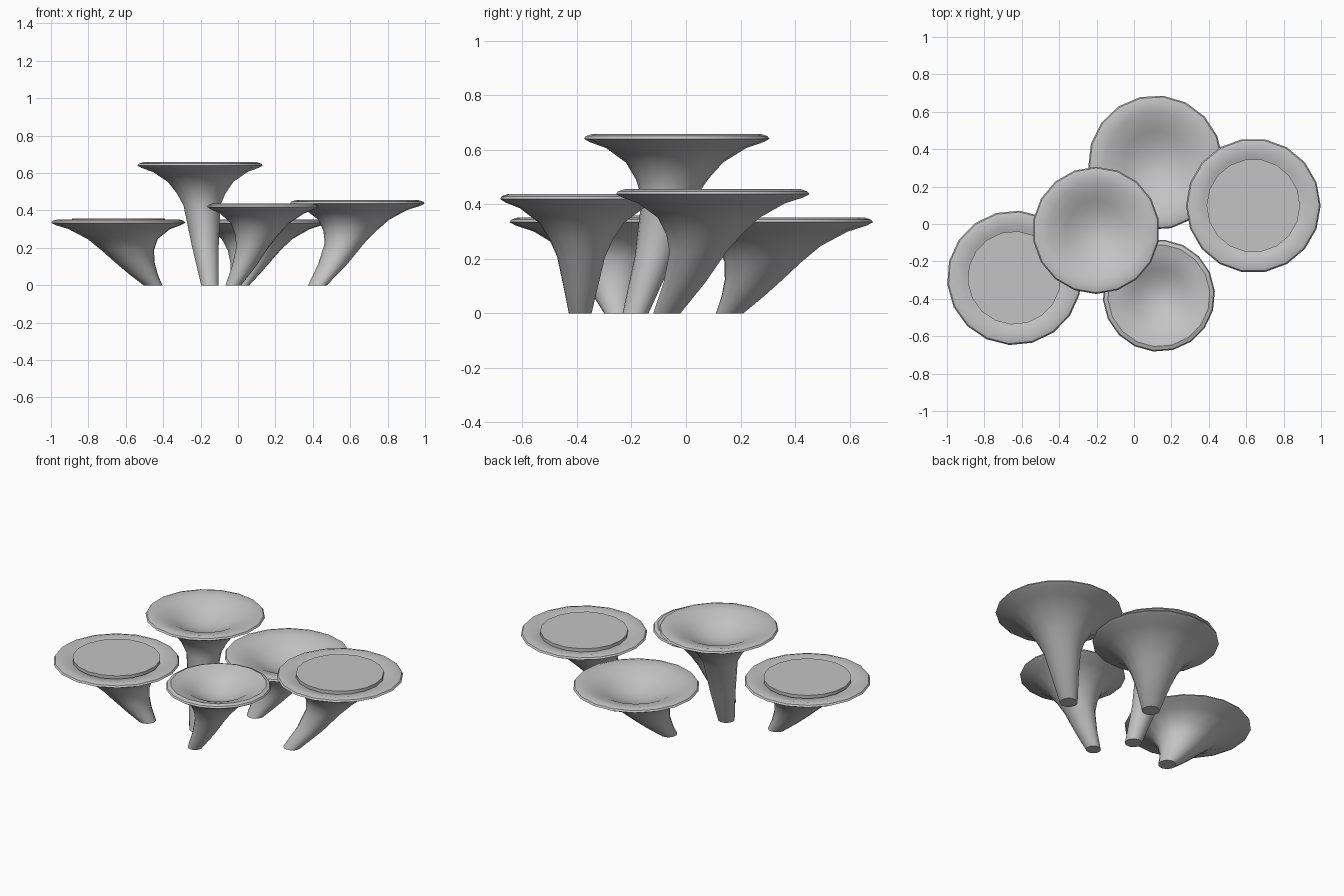
import bpy, bmesh, math

if "Cube" in bpy.data.objects:
    bpy.data.objects.remove(bpy.data.objects["Cube"])

SIDES = 18

grey = bpy.data.materials.new("matte_grey")
grey.diffuse_color = (0.55, 0.55, 0.55, 1)
grey.use_nodes = True
grey.node_tree.nodes["Principled BSDF"].inputs["Base Color"].default_value = grey.diffuse_color


def finish(bm, name):
    bmesh.ops.recalc_face_normals(bm, faces=bm.faces)
    mesh = bpy.data.meshes.new(name)
    bm.to_mesh(mesh)
    bm.free()
    mesh.materials.append(grey)
    ob = bpy.data.objects.new(name, mesh)
    bpy.context.collection.objects.link(ob)
    bpy.ops.object.select_all(action='DESELECT')
    ob.select_set(True)
    bpy.context.view_layer.objects.active = ob
    bpy.ops.object.shade_smooth_by_angle(angle=math.radians(35))
    return ob


def loft(name, rings, phase):
    """Skin a stack of horizontal rings (x, y, z, radius) and cap both ends."""
    bm = bmesh.new()
    loops = []
    for x, y, z, r in rings:
        loops.append([bm.verts.new((x + r * math.cos(phase + 2 * math.pi * i / SIDES),
                                    y + r * math.sin(phase + 2 * math.pi * i / SIDES), z))
                      for i in range(SIDES)])
    for a, b in zip(loops, loops[1:]):
        for i in range(SIDES):
            j = (i + 1) % SIDES
            bm.faces.new((a[i], a[j], b[j], b[i]))
    bm.faces.new(loops[0][::-1])
    bm.faces.new(loops[-1])
    return finish(bm, name)


# radius and depth below the top, as the stem flares into the cap
FLARE = [(0.105, 0.23), (0.14, 0.165), (0.187, 0.105), (0.27, 0.052), (0.335, 0.03)]
# rounded lip, then the shallow funnel inside
LIP = [(0.357, 0.018), (0.35, 0.008), (0.325, 0.0)]
DISH = [(0.27, 0.012), (0.22, 0.027), (0.17, 0.051), (0.12, 0.074), (0.06, 0.092), (0.012, 0.097)]


def trumpet(name, base, top, height, radius, phase, lid=None):
    k = radius / 0.357
    rim_z = height - 0.03
    start = height - FLARE[0][1]
    rings = []
    # tapered lower stem, leaning and then straightening under the cap
    profile = [(0.05, 0), (0.077, start * 0.5)]
    profile += [(r, height - d) for r, d in FLARE + LIP + DISH]
    for i, (r, z) in enumerate(profile):
        t = min(z / rim_z, 1) if i < 7 else 1
        c = t * (1.6 - 0.6 * t)
        rings.append((base[0] + (top[0] - base[0]) * c,
                      base[1] + (top[1] - base[1]) * c, z, r * k))
    loft(name, rings, phase)
    # flat disc covering the funnel
    if lid is not None:
        z = height + lid
        loft(name + "_lid", [(*top, z - 0.02, 0.25), (*top, z, 0.25)], phase)


q = math.pi / 2
trumpet("left_trumpet", (-0.455, -0.25), (-0.64, -0.288), 0.352, 0.36, 0.1, 0.006)
trumpet("tall_trumpet", (-0.15, -0.185), (-0.203, -0.034), 0.658, 0.34, q)
trumpet("back_trumpet", (0.01, 0.16), (0.115, 0.328), 0.352, 0.36, 0.06)
trumpet("right_trumpet", (0.425, -0.07), (0.638, 0.098), 0.455, 0.36, 0.0, 0.0015)
trumpet("front_trumpet", (-0.025, -0.388), (0.133, -0.383), 0.437, 0.30, 0.08)
